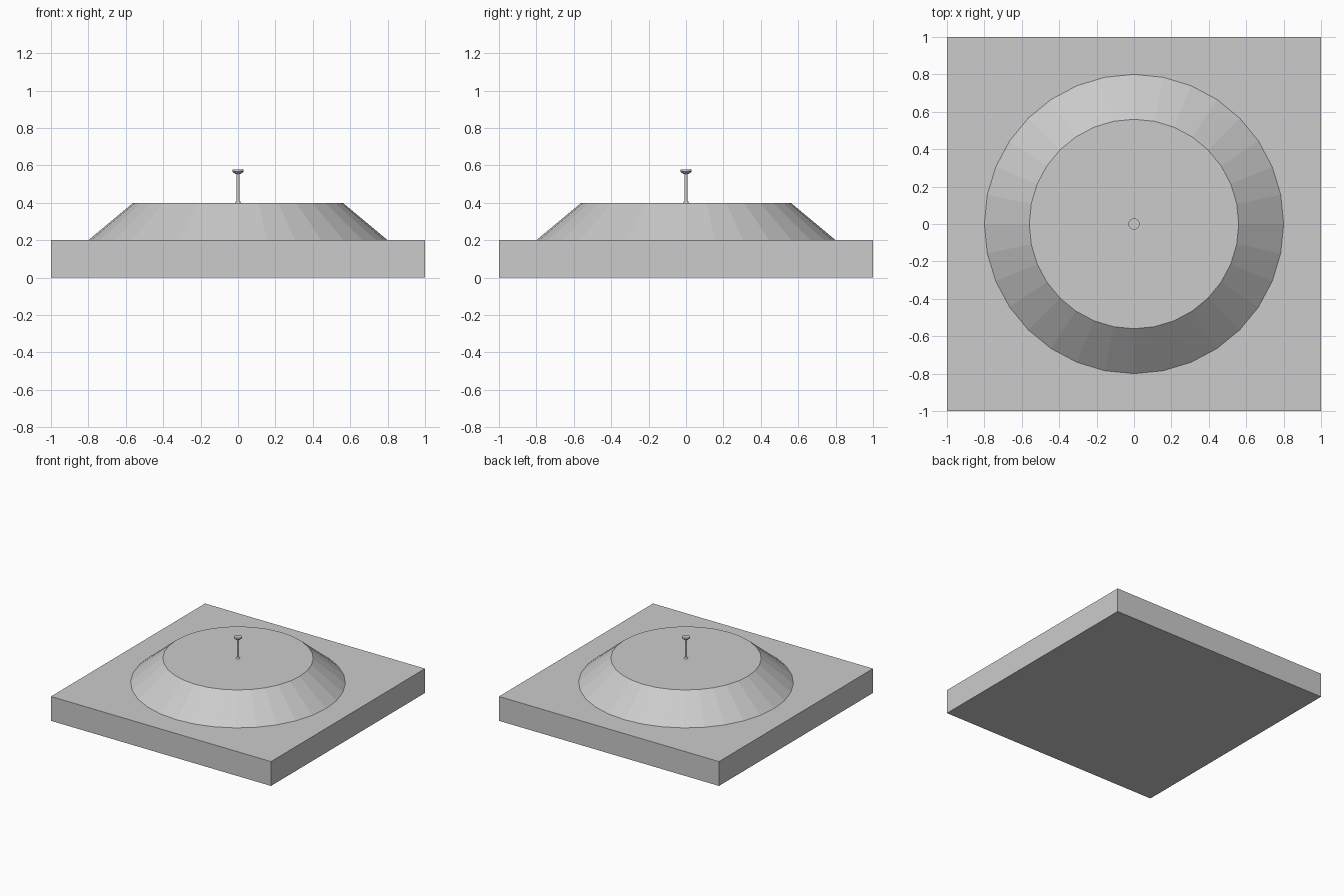
import bpy, bmesh, math

if "Cube" in bpy.data.objects:
    bpy.data.objects.remove(bpy.data.objects["Cube"])


def lathe(name, profile, sides):
    """Closed solid of revolution about z from (radius, height) pairs."""
    bm = bmesh.new()
    rings = []
    for r, z in profile:
        rings.append([bm.verts.new((r * math.cos(2 * math.pi * i / sides),
                                    r * math.sin(2 * math.pi * i / sides), z))
                      for i in range(sides)])
    for low, high in zip(rings, rings[1:]):
        for i in range(sides):
            j = (i + 1) % sides
            bm.faces.new((low[i], low[j], high[j], high[i]))
    bm.faces.new(rings[0][::-1])
    bm.faces.new(rings[-1])
    mesh = bpy.data.meshes.new(name)
    bm.to_mesh(mesh)
    bm.free()
    obj = bpy.data.objects.new(name, mesh)
    bpy.context.collection.objects.link(obj)
    return obj


# Square base slab
bpy.ops.mesh.primitive_cube_add(size=1, location=(0, 0, 0.1))
base = bpy.context.object
base.name = "base_slab"
base.scale = (2, 2, 0.2)

# Sloped round plinth
lathe("round_plinth", [(0.8, 0.2), (0.56, 0.4)], 32)

# Thin pin with flared foot and dished head
lathe("centre_pin", [(0.016, 0.4), (0.009, 0.41), (0.009, 0.553), (0.018, 0.556),
                     (0.03, 0.567), (0.03, 0.578)], 32)
